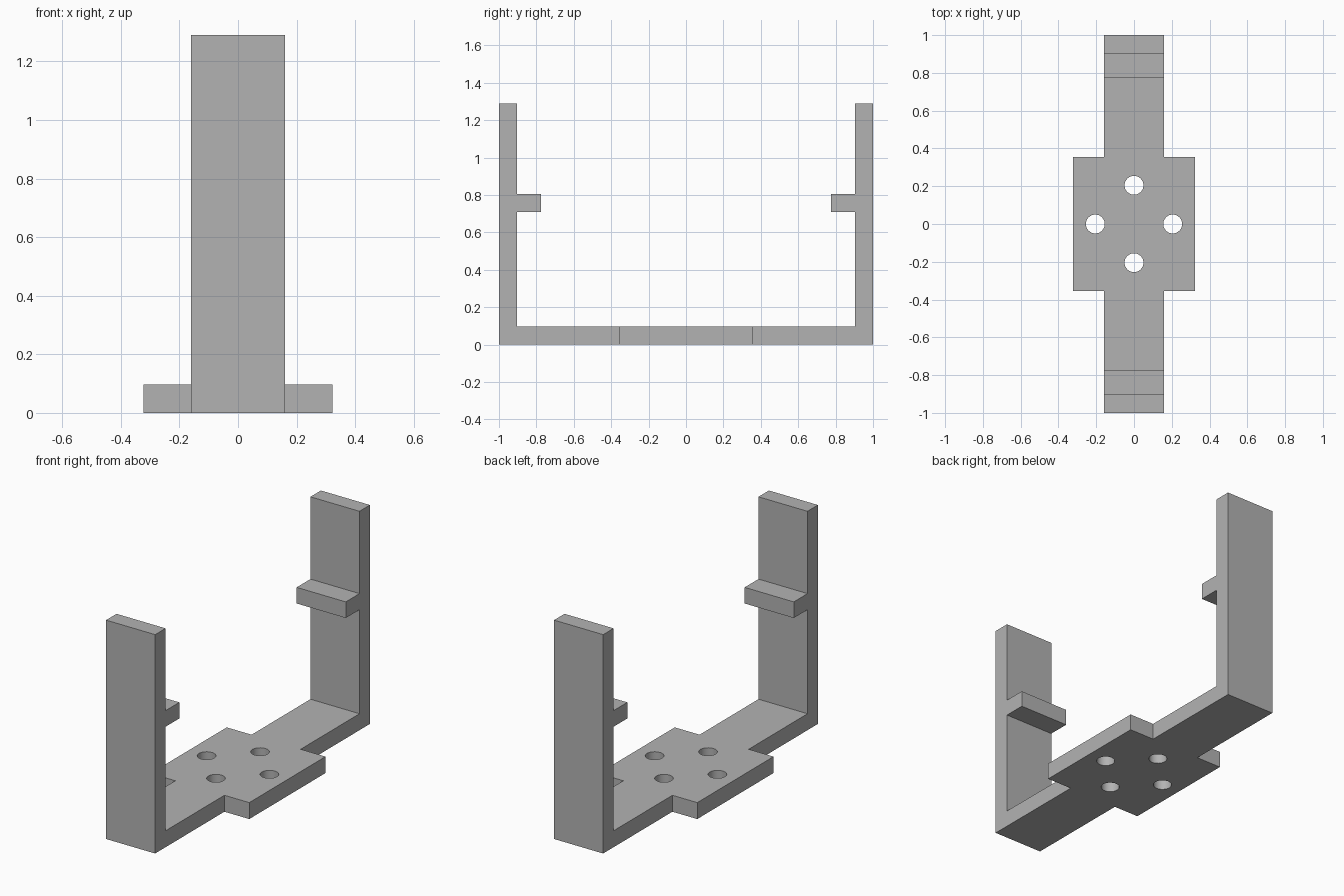
import bpy, bmesh, math

cube = bpy.data.objects.get("Cube")
if cube:
    bpy.data.objects.remove(cube, do_unlink=True)

HEIGHT, THICK = 1.29, 0.097
STRAP_W, PLATE_W, PLATE_L = 0.32, 0.644, 0.71
LEDGE_LOW, LEDGE_TOP, LEDGE_Y = 0.71, 0.805, 0.775
HOLE_R, HOLE_OFFSET = 0.05, 0.205

grey = bpy.data.materials.new("plain grey")
grey.use_nodes = True
colour = (0.45, 0.45, 0.45, 1)
grey.diffuse_color = colour
grey.node_tree.nodes["Principled BSDF"].inputs["Base Color"].default_value = colour


def add_object(name, bm):
    bmesh.ops.recalc_face_normals(bm, faces=bm.faces)
    mesh = bpy.data.meshes.new(name)
    bm.to_mesh(mesh)
    bm.free()
    mesh.materials.append(grey)
    obj = bpy.data.objects.new(name, mesh)
    bpy.context.collection.objects.link(obj)
    return obj


def extrude_profile(name, points, width):
    """Extrude a (y, z) outline along x, centred."""
    bm = bmesh.new()
    face = bm.faces.new([bm.verts.new((-width / 2, y, z)) for y, z in points])
    moved = bmesh.ops.extrude_face_region(bm, geom=[face])["geom"]
    verts = [v for v in moved if isinstance(v, bmesh.types.BMVert)]
    bmesh.ops.translate(bm, verts=verts, vec=(width, 0, 0))
    return add_object(name, bm)


def combine(target, tool, operation):
    mod = target.modifiers.new(operation.title(), "BOOLEAN")
    mod.operation, mod.solver, mod.object = operation, "EXACT", tool
    bpy.context.view_layer.objects.active = target
    bpy.ops.object.modifier_apply(modifier=mod.name)
    bpy.data.objects.remove(tool, do_unlink=True)


# U-shaped strap with an inward ledge on each upright
inner = 1 - THICK
half = [(1, 0), (1, HEIGHT), (inner, HEIGHT), (inner, LEDGE_TOP),
        (LEDGE_Y, LEDGE_TOP), (LEDGE_Y, LEDGE_LOW), (inner, LEDGE_LOW),
        (inner, THICK)]
outline = half + [(-y, z) for y, z in reversed(half)]
bracket = extrude_profile("bracket", outline, STRAP_W)

# Wide mounting plate in the middle of the base
end = PLATE_L / 2
plate = extrude_profile(
    "mounting_plate", [(-end, 0), (end, 0), (end, THICK), (-end, THICK)], PLATE_W)
combine(bracket, plate, "UNION")

# Four screw holes around the centre
bm = bmesh.new()
for i in range(4):
    angle = i * math.pi / 2
    made = bmesh.ops.create_cone(bm, cap_ends=True, segments=32,
                                 radius1=HOLE_R, radius2=HOLE_R, depth=THICK * 4)
    bmesh.ops.translate(bm, verts=made["verts"], vec=(
        HOLE_OFFSET * math.cos(angle), HOLE_OFFSET * math.sin(angle), 0))
cutter = add_object("hole_cutter", bm)
cutter.hide_render = True
combine(bracket, cutter, "DIFFERENCE")

# Smooth hole walls, crisp edges elsewhere
bpy.ops.object.select_all(action="DESELECT")
bracket.select_set(True)
bpy.context.view_layer.objects.active = bracket
bpy.ops.object.shade_smooth_by_angle(angle=math.radians(30))
